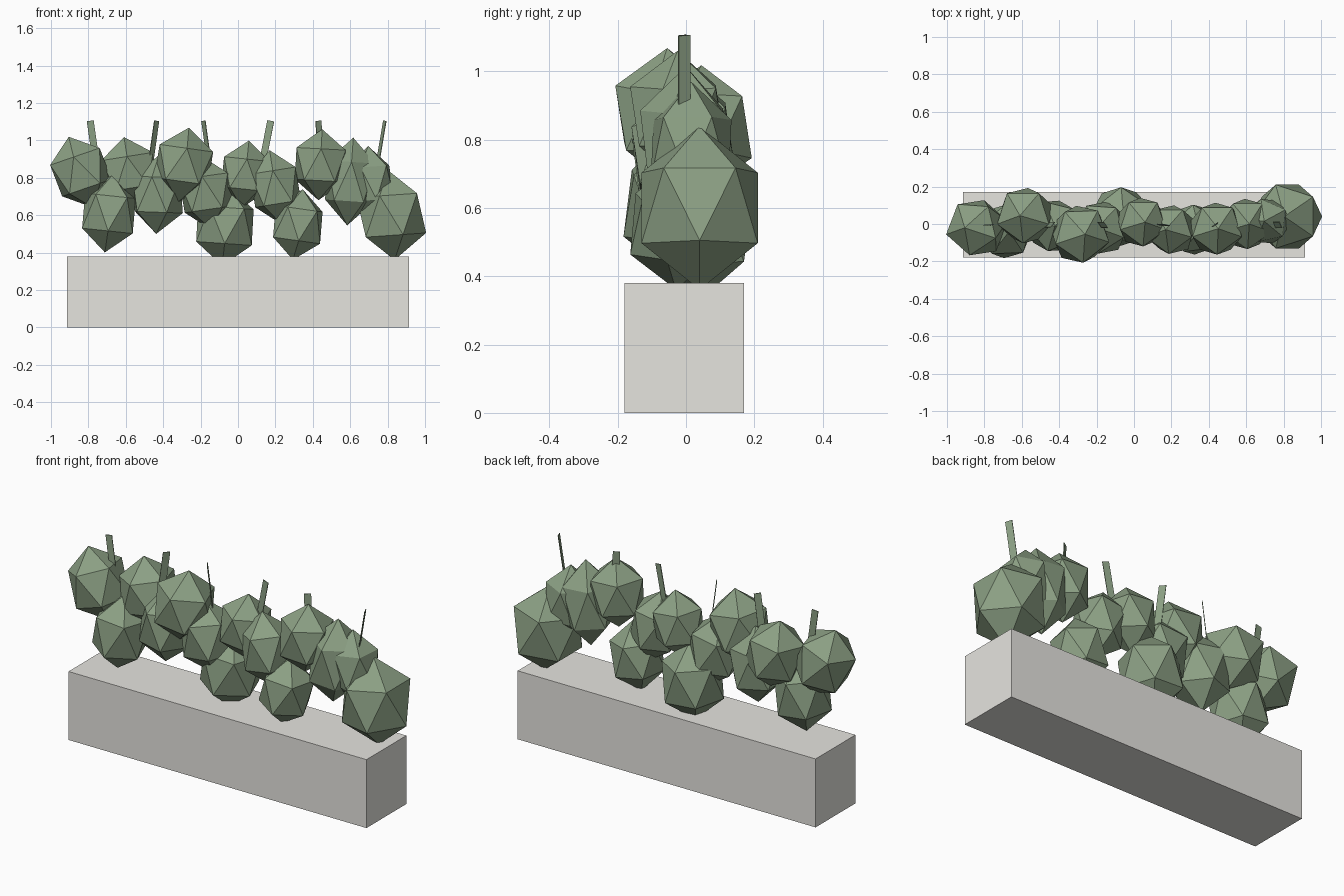
import bpy
from math import atan2, radians
from mathutils import Vector, Matrix

default_cube = bpy.data.objects.get("Cube")
if default_cube:
    bpy.data.objects.remove(default_cube, do_unlink=True)


def make_material(name, colour):
    material = bpy.data.materials.new(name)
    material.use_nodes = True
    material.diffuse_color = (*colour, 1)
    shader = next(n for n in material.node_tree.nodes if n.type == "BSDF_PRINCIPLED")
    shader.inputs["Base Color"].default_value = (*colour, 1)
    return material


stone = make_material("pale stone", (0.79, 0.78, 0.74))
leaf_green = make_material("muted leaf green", (0.26, 0.35, 0.23))


def finish(name, material):
    part = bpy.context.object
    part.name = name
    part.data.materials.append(material)
    return part


def add_box(name, centre, size, material):
    bpy.ops.mesh.primitive_cube_add(size=1, location=centre)
    part = finish(name, material)
    part.data.transform(Matrix.Diagonal((*size, 1)))
    return part


def add_clump(name, centre, radius, half_height, lean, spin):
    """Twenty-sided leaf clump, spun, stretched upright and leaned sideways."""
    bpy.ops.mesh.primitive_ico_sphere_add(subdivisions=1, radius=1, location=centre)
    part = finish(name, leaf_green)
    shape = (Matrix.Rotation(radians(lean), 4, "Y")
             @ Matrix.Diagonal((radius, radius, half_height, 1))
             @ Matrix.Rotation(radians(spin), 4, "Z"))
    part.data.transform(shape)


def add_stem(name, top, foot, turn):
    """Flat ribbon stem turned about its length, leaning between two points."""
    top, foot = Vector(top), Vector(foot)
    direction = top - foot
    part = add_box(name, (top + foot) / 2, (.037, .004, direction.length), leaf_green)
    part.data.transform(Matrix.Rotation(radians(turn), 4, "Z"))
    part.rotation_euler.y = atan2(direction.x, direction.z)


# Long planter
add_box("planter_box", (0, -0.005, 0.19), (1.83, 0.35, 0.38), stone)

# Leaf clumps: x, y, z, radius, half height, lean, spin
clumps = [
    (-.84, -.02, .83, .165, .2, -19, 50),
    (-.69, -.04, .61, .16, .21, 6, 20),
    (-.58, .045, .83, .165, .19, -9, 54),
    (-.43, -.01, .71, .155, .21, 2, 40),
    (-.29, -.055, .87, .17, .2, 8, 56),
    (-.17, -.02, .72, .155, .2, -8, 50),
    (-.07, .04, .545, .175, .215, 4, 20),
    (.04, .01, .82, .145, .18, 6, 54),
    (.2, -.03, .75, .145, .2, -9, 54),
    (.32, -.03, .55, .15, .19, 8, 25),
    (.44, -.025, .87, .155, .19, 3, 54),
    (.6, 0, .78, .15, .235, 4, 54),
    (.71, .015, .77, .135, .2, -4, 30),
    (.82, .04, .6, .2, .24, -4, 36),
]
for number, (x, y, z, radius, half_height, lean, spin) in enumerate(clumps, start=1):
    add_clump(f"leaf_clump_{number}", (x, y, z), radius, half_height, lean, spin)

# Stems poking out above the leaves: top x, sideways drift to the foot, turn
stems = [
    (-.79, .05, 5),
    (-.435, -.05, 47),
    (-.185, .05, -57),
    (.175, -.07, -12),
    (.43, .02, 35),
    (.785, -.06, -66),
]
for number, (x, drift, turn) in enumerate(stems, start=1):
    add_stem(f"stem_{number}", (x, -.005, 1.105), (x + drift, -.005, .75), turn)
